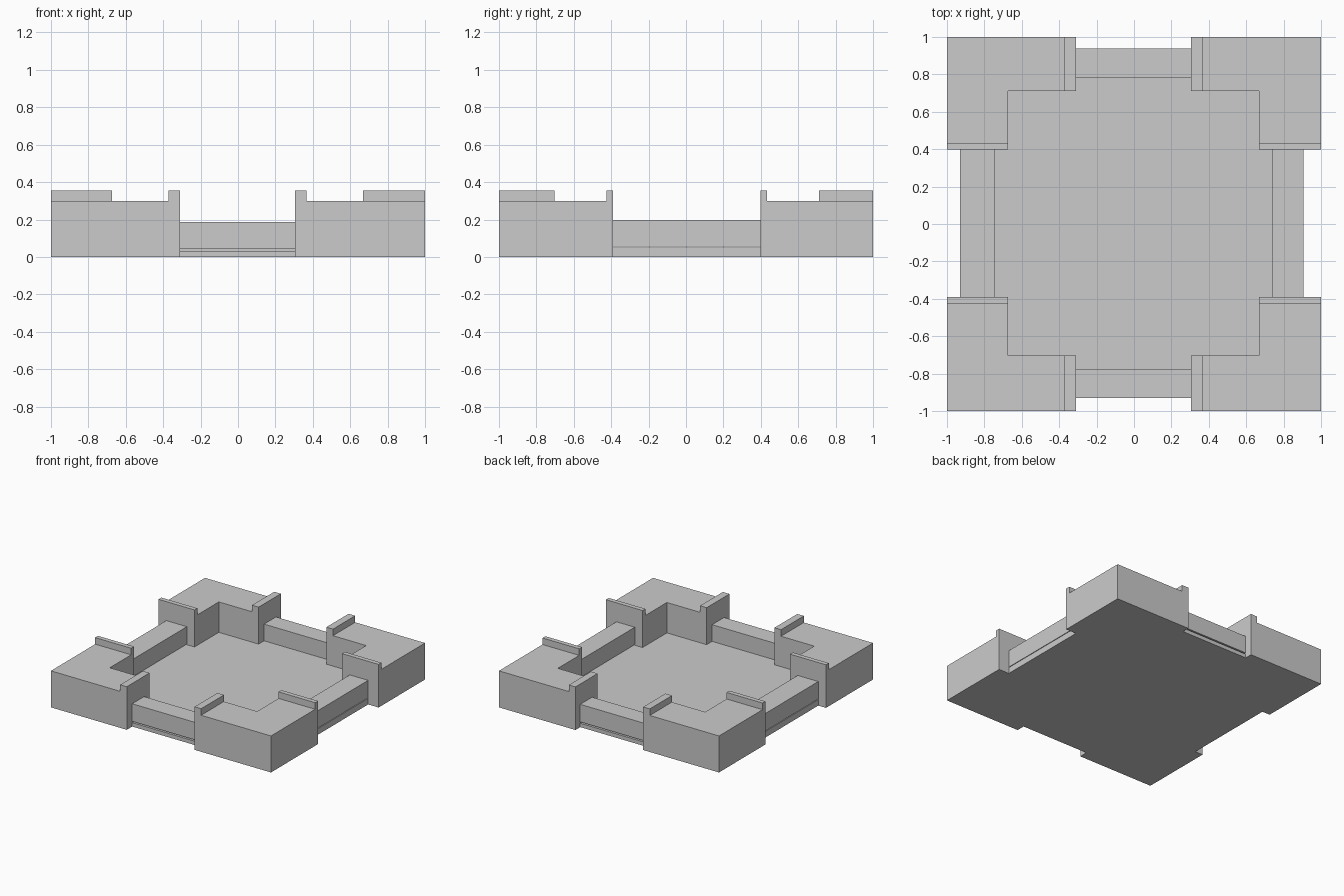
import bpy, bmesh

if "Cube" in bpy.data.objects:
    bpy.data.objects.remove(bpy.data.objects["Cube"])

DX, DY = -0.003, 0.004      # slight off-centre shift of the inner plan


def finish(name, bm):
    bmesh.ops.recalc_face_normals(bm, faces=bm.faces)
    me = bpy.data.meshes.new(name)
    bm.to_mesh(me)
    bm.free()
    ob = bpy.data.objects.new(name, me)
    bpy.context.collection.objects.link(ob)
    return ob


def raise_faces(bm, faces, h):
    ret = bmesh.ops.extrude_face_region(bm, geom=faces, use_keep_orig=False)
    verts = [g for g in ret["geom"] if isinstance(g, bmesh.types.BMVert)]
    bmesh.ops.translate(bm, verts=verts, vec=(0, 0, h))
    return [g for g in ret["geom"] if isinstance(g, bmesh.types.BMFace)]


def prism(name, pts, z0, z1):
    bm = bmesh.new()
    low = [bm.verts.new((x, y, z0)) for x, y in pts]
    top = [bm.verts.new((x, y, z1)) for x, y in pts]
    bm.faces.new(low[::-1])
    bm.faces.new(top)
    n = len(pts)
    for i in range(n):
        j = (i + 1) % n
        bm.faces.new((low[i], low[j], top[j], top[i]))
    return finish(name, bm)


def box(name, x0, x1, y0, y1, z0, z1):
    return prism(name, [(x0, y0), (x1, y0), (x1, y1), (x0, y1)], z0, z1)


# L-shaped corner blocks with a raised lip at the end of each arm
def corner_block(name, sx, sy):
    def px(v):
        return sx * v + DX

    def py(v):
        return sy * v + DY

    end_x, lip_x, in_x = px(0.308), px(0.368), px(0.67)
    end_y, lip_y, in_y = py(0.393), py(0.43), py(0.708)
    pts = [(end_x, sy), (end_x, in_y), (lip_x, in_y), (in_x, in_y),
           (in_x, lip_y), (in_x, end_y), (sx, end_y), (sx, lip_y),
           (sx, sy), (lip_x, sy)]
    bm = bmesh.new()
    low = [bm.verts.new((x, y, 0)) for x, y in pts]
    top = [bm.verts.new((x, y, 0.30)) for x, y in pts]
    bm.faces.new(low)
    for i in range(10):
        j = (i + 1) % 10
        bm.faces.new((low[i], low[j], top[j], top[i]))
    bm.faces.new([top[i] for i in (2, 3, 4, 7, 8, 9)])
    lips = [bm.faces.new([top[i] for i in ids])
            for ids in ((0, 1, 2, 9), (4, 5, 6, 7))]
    bmesh.ops.recalc_face_normals(bm, faces=bm.faces)
    raise_faces(bm, lips, 0.054)
    finish(name, bm)


for sx, side in ((-1, "left"), (1, "right")):
    for sy, end in ((-1, "front"), (1, "back")):
        corner_block(f"corner_block_{end}_{side}", sx, sy)

# Floor plate fitted between the corner blocks
xl, xr = -0.311, 0.305
yf, yb = -0.389, 0.397
il, ir, jf, jb = -0.673, 0.667, -0.704, 0.712
prism("floor", [(xl, -0.775), (xr, -0.775), (xr, jf), (ir, jf), (ir, yf),
                (0.905, yf), (0.905, yb), (ir, yb), (ir, jb), (xr, jb),
                (xr, 0.783), (xl, 0.783), (xl, jb), (il, jb), (il, yb),
                (-0.93, yb), (-0.93, yf), (il, yf), (il, jf), (xl, jf)],
      0, 0.05)

# Lower sills and rails at the front and back
for name, y0, y1 in (("front", -0.93, -0.775), ("back", 0.783, 0.938)):
    box("sill_" + name, xl, xr, y0, y1, 0, 0.032)
    box("rail_" + name, xl, xr, y0, y1, 0.043, 0.187)

# Rails on the two sides
for name, x0, x1 in (("left", -0.93, -0.743), ("right", 0.738, 0.905)):
    box("rail_" + name, x0, x1, yf, yb, 0.055, 0.198)
